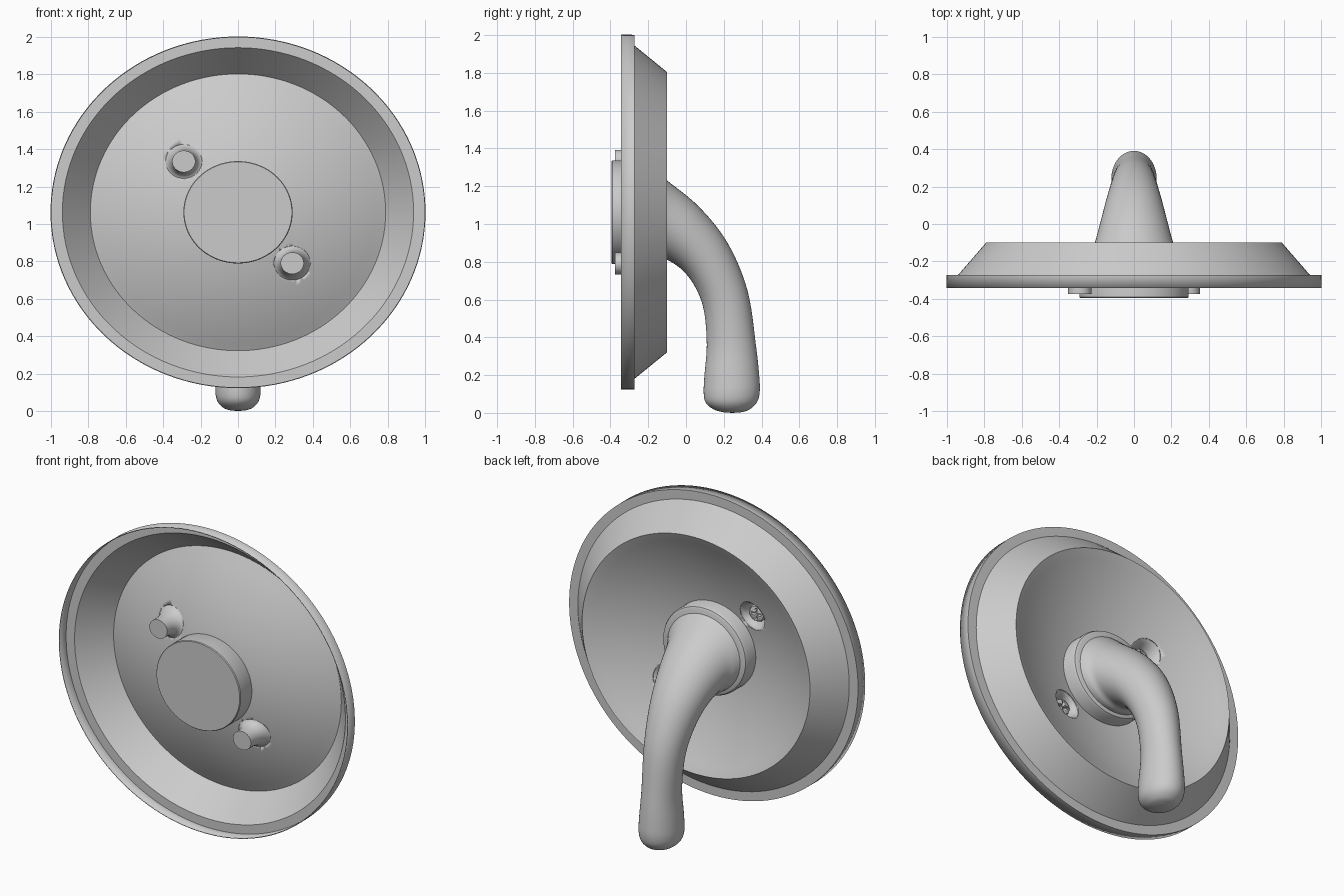
import bpy, bmesh
from math import sin, cos, pi, radians

if "Cube" in bpy.data.objects:
    bpy.data.objects.remove(bpy.data.objects["Cube"])

CZ, SZ = 1.0625, 0.9375          # plate centre height and vertical squash


def P(x, y, v):
    return (x, y, CZ + v * SZ)


def dish_y(x, v):
    return -0.305 + 0.328 * (x * x + v * v)


def loft(name, rings, angle=35):
    """Skin a list of rings; a ring holding one point closes to a pole."""
    bm = bmesh.new()
    vs = [[bm.verts.new(p) for p in r] for r in rings]
    for a, b in zip(vs, vs[1:]):
        n = max(len(a), len(b))
        for i in range(n):
            j = (i + 1) % n
            if len(a) == 1:
                bm.faces.new((a[0], b[j], b[i]))
            elif len(b) == 1:
                bm.faces.new((a[i], a[j], b[0]))
            else:
                bm.faces.new((a[i], a[j], b[j], b[i]))
    bmesh.ops.recalc_face_normals(bm, faces=bm.faces)
    me = bpy.data.meshes.new(name)
    bm.to_mesh(me)
    bm.free()
    ob = bpy.data.objects.new(name, me)
    bpy.context.collection.objects.link(ob)
    bpy.ops.object.select_all(action='DESELECT')
    ob.select_set(True)
    bpy.context.view_layer.objects.active = ob
    bpy.ops.object.shade_smooth_by_angle(angle=radians(angle))
    return ob


def lathe(name, profile, cx=0, cv=0, n=48, angle=35):
    """Revolve (radius, y) pairs about the y direction; y may be a function."""
    rings = []
    for r, y in profile:
        ring = []
        for i in range(n if r > 0 else 1):
            x, v = cx + r * cos(2 * pi * i / n), cv + r * sin(2 * pi * i / n)
            ring.append(P(x, y(x, v) if callable(y) else y, v))
        rings.append(ring)
    return loft(name, rings, angle)


def boolean(ob, cutter):
    m = ob.modifiers.new("cut", 'BOOLEAN')
    m.operation, m.solver, m.object = 'DIFFERENCE', 'EXACT', cutter
    cutter.hide_render = True
    cutter.hide_set(True)


# thin pressed plate: rim, step, sloped wall and dished middle
profile = [(1.0, -0.343), (1.0, -0.275), (0.94, -0.275), (0.79, -0.102)]
profile += [(r, dish_y) for r in [0.79 - 0.59 * k / 20 for k in range(1, 21)]]
plate = lathe("plate", profile, n=128, angle=25)
sol = plate.modifiers.new("thickness", 'SOLIDIFY')
sol.thickness, sol.offset = 0.005, 0

# central boss behind the handle
lathe("boss", [(0, -0.395), (0.288, -0.395), (0.292, -0.39), (0.292, -0.195),
               (0.285, -0.182), (0.27, -0.175), (0, -0.175)], n=96)

# screw sockets pressed through the plate, with cross-slotted screws
flare = [(0.1, 0), (0.09, .05), (0.081, .13), (0.073, .25), (0.067, .4),
         (0.063, .58), (0.062, .75), (0.062, 1), (0, 1)]
for s, tag in ((-1, "upper"), (1, "lower")):
    cx, cv = 0.29 * s, -0.29 * s
    boolean(plate, lathe(tag + "_socket_cutter",
                         [(0, -0.5), (0.097, -0.5), (0.097, 0), (0, 0)], cx, cv))
    lathe(tag + "_socket",
          [(r, lambda x, v, t=t: dish_y(x, v) * (1 - t) - 0.375 * t)
           for r, t in flare], cx, cv)
    head = lathe(tag + "_screw", [(0, -0.37), (0.055, -0.37), (0.055, -0.295),
                                  (0.048, -0.283), (0.028, -0.276), (0, -0.274)], cx, cv)
    for a, b in ((0.036, 0.008), (0.008, 0.036)):
        slot = [[P(cx + i * a, y, cv + j * b)
                 for i, j in ((-1, -1), (1, -1), (1, 1), (-1, 1))]
                for y in (-0.3, -0.2)]
        slot = [[P(cx, -0.3, cv)]] + slot + [[P(cx, -0.2, cv)]]
        boolean(head, loft(tag + "_slot_cutter", slot))

# lever handle: (top y, z), (underside y, z), half width
sections = [(-0.185, 1.30, -0.185, 0.815, 0.258),
            (-0.15, 1.272, -0.15, 0.81, 0.238),
            (-0.10, 1.23, -0.10, 0.81, 0.21),
            (0.07, 1.09, -0.015, 0.752, 0.175),
            (0.22, 0.90, 0.052, 0.66, 0.145),
            (0.325, 0.65, 0.095, 0.54, 0.12),
            (0.37, 0.36, 0.11, 0.36, 0.108),
            (0.388, 0.19, 0.097, 0.19, 0.118),
            (0.39, 0.11, 0.094, 0.10, 0.121),
            (0.375, 0.055, 0.107, 0.05, 0.11),
            (0.335, 0.017, 0.15, 0.017, 0.078),
            (0.29, 0.003, 0.2, 0.003, 0.038)]


def spline(p, q, r, s, t):
    return tuple(0.5 * (2 * b + (c - a) * t + (2 * a - 5 * b + 4 * c - d) * t * t
                        + (3 * b - a - 3 * c + d) * t ** 3)
                 for a, b, c, d in zip(p, q, r, s))


ext = [sections[0]] + sections + [sections[-1]]
smooth = [spline(*ext[i:i + 4], k / 6) for i in range(len(sections) - 1)
          for k in range(6)] + [sections[-1]]
rings = [[(-0.185, 0, 0)]]
rings[0] = [(0, -0.185, 1.06)]
for ty, tz, by, bz, w in smooth:
    rings.append([(w * sin(a), (ty + by) / 2 + (ty - by) / 2 * cos(a),
                   (tz + bz) / 2 + (tz - bz) / 2 * cos(a))
                  for a in [2 * pi * i / 48 for i in range(48)]])
rings.append([(0, 0.245, 0.0)])
# vertical flat rings need their height axis, so the half vector carries it
loft("handle", rings, 60)
